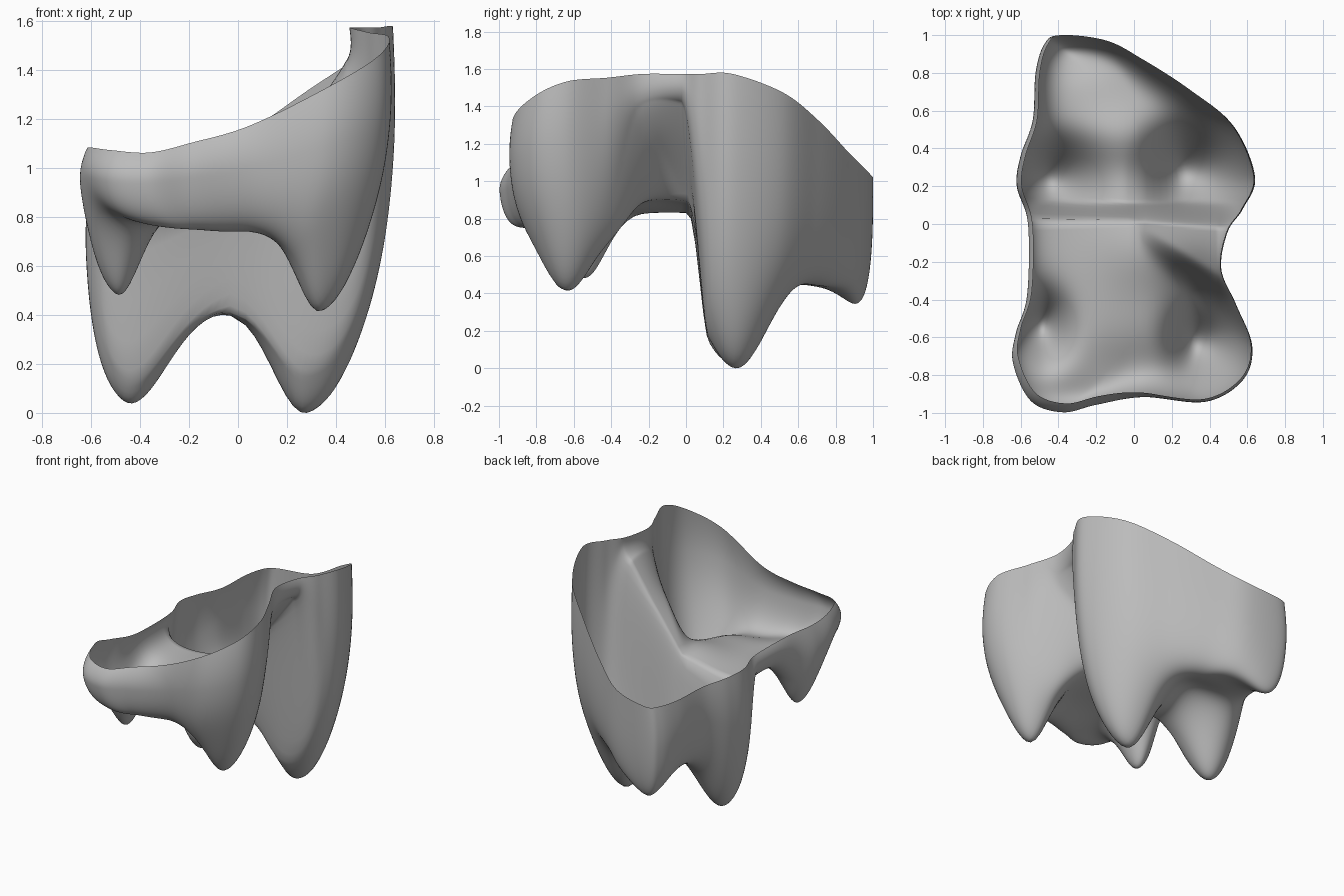
import bpy, bmesh, math
from mathutils import Vector

cube = bpy.data.objects.get("Cube")
if cube:
    bpy.data.objects.remove(cube)

# Belly outline with the rim height at each point (x, y, rim z)
OUTLINE = [(-.40, 1.0, .98), (-.15, .97, 1.02), (.05, .87, 1.12), (.30, .71, 1.29),
           (.53, .52, 1.44), (.645, .25, 1.54), (.58, .08, 1.54), (.50, -.04, 1.54),
           (.465, -.24, 1.54), (.545, -.43, 1.52), (.63, -.65, 1.50), (.58, -.83, 1.42),
           (.38, -.945, 1.30), (.05, -.92, 1.14), (-.20, -.96, 1.07), (-.38, -1.0, 1.03),
           (-.55, -.94, 1.04), (-.645, -.74, 1.05), (-.63, -.58, 1.02), (-.57, -.38, 1.0),
           (-.565, .0, 1.0), (-.625, .20, 1.0), (-.605, .36, .99), (-.54, .55, .98),
           (-.525, .80, .98), (-.48, .95, .98)]
PER_SPAN, RINGS = 9, 48

# Cusps and hollows: x, y, depth relative to the base, x spread, y spread
FRONT_CUSPS = [(.34, -.63, -.39, .14, .18), (-.50, -.54, -.38, .13, .17),
               (-.38, -.95, -.06, .30, .12), (.08, -.82, -.10, .38, .20),
               (.36, -.35, -.12, .18, .18), (.05, -.12, .08, .25, .25)]
BACK_CUSPS = [(.28, .27, -.455, .19, .22), (-.47, .23, -.44, .24, .21),
              (-.40, .97, -.17, .24, .16), (-.05, .47, .06, .20, .15)]


def smooth(a, b, v):
    s = min(1, max(0, (v - a) / (b - a)))
    return s * s * (3 - 2 * s)


def bumps(cusps, x, y):
    """Sum of rounded cusps, each falling off slower toward the cheek side."""
    total = 0
    for cx, cy, d, sx, sy in cusps:
        outer = .55 if (x - cx) * cx > 0 else 1
        total += d * math.exp(-((x - cx) * outer / sx) ** 2 - ((y - cy) / sy) ** 2)
    return total


def ramp(x, y):
    """Fold between the crowns, rising from the middle to the right waist."""
    crest = .02 - .62 * x
    side = math.exp(-(min(0, y - crest) / .11) ** 2)
    return 1.25 * min(.42, max(0, x - .02)) * side


def chewing_surface(x, y):
    """Height of the cusped underside."""
    k = smooth(.01 - .08 * max(x, 0), .12, y)
    front = .79 + bumps(FRONT_CUSPS, x, y) + ramp(x, y)
    return front * (1 - k) + (.405 + bumps(BACK_CUSPS, x, y)) * k


def spline(points, per_span):
    """Closed smooth curve through the points."""
    pts, out = [Vector(p) for p in points], []
    n = len(pts)
    for i in range(n):
        a, b, c, d = (pts[(i + j) % n] for j in (-1, 0, 1, 2))
        for k in range(per_span):
            t = k / per_span
            out.append(.5 * (2 * b + (c - a) * t + (2 * a - 5 * b + 4 * c - d) * t * t
                             + (3 * b - a - 3 * c + d) * t ** 3))
    return out


def shell_point(p, ring):
    """Point on the shell, from the spine (ring 0) out and up to the rim."""
    power = 4.4 + 2.4 * smooth(.1, -.3, p.x)
    t = .05 + .95 * (1 - (1 - ring / RINGS) ** 3)
    g = 1 - max(0, 1 - t ** power) ** (1 / 3)
    x, y = p.x * t, p.y * (.62 + .38 * t)
    low = min(chewing_surface(x, y), p.z - .1)
    z = low + (p.z - low) * g
    # Rim turns slightly inward
    tuck = 1 - (.02 + .03 * smooth(.2, -.2, x)) * max(0, (g - .6) / .4) ** 2
    return (x * tuck, y * (tuck if y < 0 else 1), z)


# Open double crown shell
loop = spline(OUTLINE, PER_SPAN)
bm = bmesh.new()
rows = [[bm.verts.new(shell_point(p, r)) for p in loop] for r in range(RINGS + 1)]
n = len(loop)
for r in range(RINGS):
    for i in range(n):
        j = (i + 1) % n
        bm.faces.new((rows[r][i], rows[r + 1][i], rows[r + 1][j], rows[r][j]))

# Narrow strip along the spine
spine = bm.faces.new(rows[0])
bmesh.ops.triangulate(bm, faces=[spine])
bmesh.ops.recalc_face_normals(bm, faces=bm.faces)
# Outer side faces outward
right = max(bm.faces, key=lambda f: f.calc_center_median().x)
if right.normal.x < 0:
    bmesh.ops.reverse_faces(bm, faces=bm.faces)

mesh = bpy.data.meshes.new("double_crown_shell")
bm.to_mesh(mesh)
bm.free()
crown = bpy.data.objects.new("double_crown_shell", mesh)
bpy.context.collection.objects.link(crown)

# Rest on the ground
low = min(v.co.z for v in mesh.vertices)
for v in mesh.vertices:
    v.co.z -= low

mat = bpy.data.materials.new("plain grey")
mat.use_nodes = True
grey = (.5, .5, .5, 1)
mat.diffuse_color = grey
mat.node_tree.nodes["Principled BSDF"].inputs["Base Color"].default_value = grey
mesh.materials.append(mat)

bpy.context.view_layer.objects.active = crown
crown.select_set(True)
bpy.ops.object.shade_smooth_by_angle(angle=math.radians(60))
